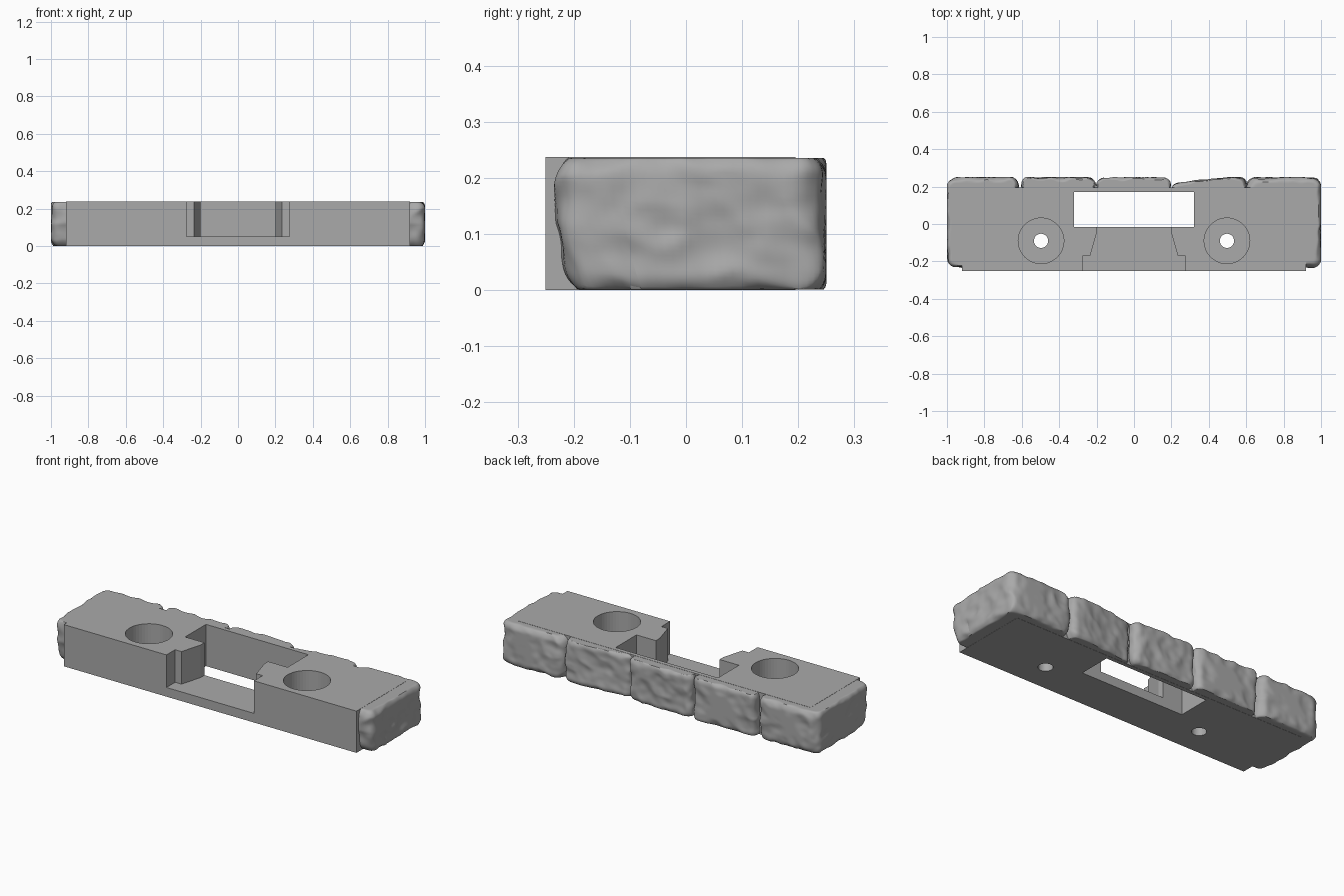
import bpy, bmesh, math
from mathutils import Vector, noise

if "Cube" in bpy.data.objects:
    bpy.data.objects.remove(bpy.data.objects["Cube"], do_unlink=True)

TOP = 0.237

stone_grey = bpy.data.materials.new("stone grey")
stone_grey.use_nodes = True
GREY = (0.4, 0.4, 0.4, 1)
stone_grey.diffuse_color = GREY
stone_grey.node_tree.nodes["Principled BSDF"].inputs["Base Color"].default_value = GREY


def to_object(name, bm):
    bmesh.ops.recalc_face_normals(bm, faces=bm.faces)
    mesh = bpy.data.meshes.new(name)
    bm.to_mesh(mesh)
    bm.free()
    mesh.materials.append(stone_grey)
    obj = bpy.data.objects.new(name, mesh)
    bpy.context.collection.objects.link(obj)
    return obj


def prism(name, outline, z0, z1):
    bm = bmesh.new()
    face = bm.faces.new([bm.verts.new((x, y, z0)) for x, y in outline])
    up = bmesh.ops.extrude_face_region(bm, geom=[face])["geom"]
    bmesh.ops.translate(bm, vec=(0, 0, z1 - z0),
                        verts=[g for g in up if isinstance(g, bmesh.types.BMVert)])
    return to_object(name, bm)


def mirrored(half):
    return half + [(-x, y) for x, y in reversed(half)]


def circle(cx, cy, r, n=48):
    return [(cx + r * math.cos(math.tau * i / n), cy + r * math.sin(math.tau * i / n))
            for i in range(n)]


def cut(target, cutter):
    cutter.hide_render = True
    mod = target.modifiers.new("cut", "BOOLEAN")
    mod.operation = "DIFFERENCE"
    mod.solver = "EXACT"
    mod.object = cutter
    bpy.context.view_layer.objects.active = target
    bpy.ops.object.modifier_apply(modifier=mod.name)
    bpy.data.objects.remove(cutter, do_unlink=True)


# Plain block with through window, stepped front slot and bolt holes
core = prism("core_block", mirrored([(0.92, -0.25), (0.92, 0.195)]), 0, TOP)
cut(core, prism("window_cutter", mirrored([(0.322, -0.015), (0.322, 0.172)]), -0.1, 0.4))
slot = [(0.275, -0.3), (0.275, -0.172), (0.235, -0.172), (0.2, -0.05), (0.2, 0.02)]
cut(core, prism("slot_cutter", mirrored(slot), 0.052, 0.4))
for side in (-1, 1):
    cut(core, prism("counterbore_cutter", circle(side * 0.497, -0.09, 0.122), 0.05, 0.4))
    cut(core, prism("bolt_hole_cutter", circle(side * 0.497, -0.09, 0.038), -0.1, 0.2))


def rough(p):
    # Broad hollows, chisel ridges and fine chips
    broad = 0.5 + 0.5 * noise.noise(p * 5)
    ridge = abs(noise.noise(p * 9 + Vector((4, 1, 7))))
    fine = noise.noise(p * 24)
    return -0.02 * broad - 0.016 * ridge + 0.004 * fine


def stone(name, x0, x1, y0, y1, radius, slant=0.0):
    """Rounded, weathered block with sawn top and bottom."""
    low, high = Vector((x0, y0, -0.012)), Vector((x1, y1, 0.25))
    mid, half = (low + high) / 2, (high - low) / 2
    inner = half - Vector((radius, radius, radius))
    bm = bmesh.new()
    bmesh.ops.create_cube(bm, size=2)
    bmesh.ops.subdivide_edges(bm, edges=bm.edges[:], cuts=31, use_grid_fill=True)
    for v in bm.verts:
        p = Vector([c * h for c, h in zip(v.co, half)])
        core_p = Vector([max(-i, min(i, c)) for c, i in zip(p, inner)])
        out = (p - core_p).normalized()
        p = mid + core_p + out * radius
        p += out * (rough(p) + 0.012)
        # lean the outer face back toward one end
        if slant and p.y > 0.19:
            p.y -= slant * max(0, 1 - (p.x - x0) / (x1 - x0) * 1.4)
        # wavy front edge of the corner stones, receding near the ground
        if p.y < -0.1:
            p.y += 0.035 * max(0, 1 - p.z / 0.12)
        # keep the hidden side clear of the openings
        if p.y < 0.177:
            if abs(p.x) < 0.65:
                if y0 < 0:
                    p.x = math.copysign(0.65, p.x)
                else:
                    p.y = 0.177
        p.z = max(0.001, min(TOP - 0.001, p.z))
        p.x = max(-1, min(1, p.x))
        p.y = min(0.25, p.y)
        v.co = p
    obj = to_object(name, bm)
    bpy.ops.object.select_all(action="DESELECT")
    obj.select_set(True)
    bpy.context.view_layer.objects.active = obj
    bpy.ops.object.shade_smooth_by_angle(angle=math.radians(40))


# Back course of stones, with the end stones wrapping the corners
stone("right_corner_stone", -1.0, -0.612, -0.235, 0.25, 0.05)
stone("right_back_stone", -0.606, -0.206, 0.13, 0.25, 0.04)
stone("middle_back_stone", -0.2, 0.195, 0.13, 0.25, 0.04)
stone("left_back_stone", 0.2, 0.598, 0.13, 0.25, 0.04, slant=0.03)
stone("left_corner_stone", 0.605, 1.0, -0.235, 0.25, 0.05)
